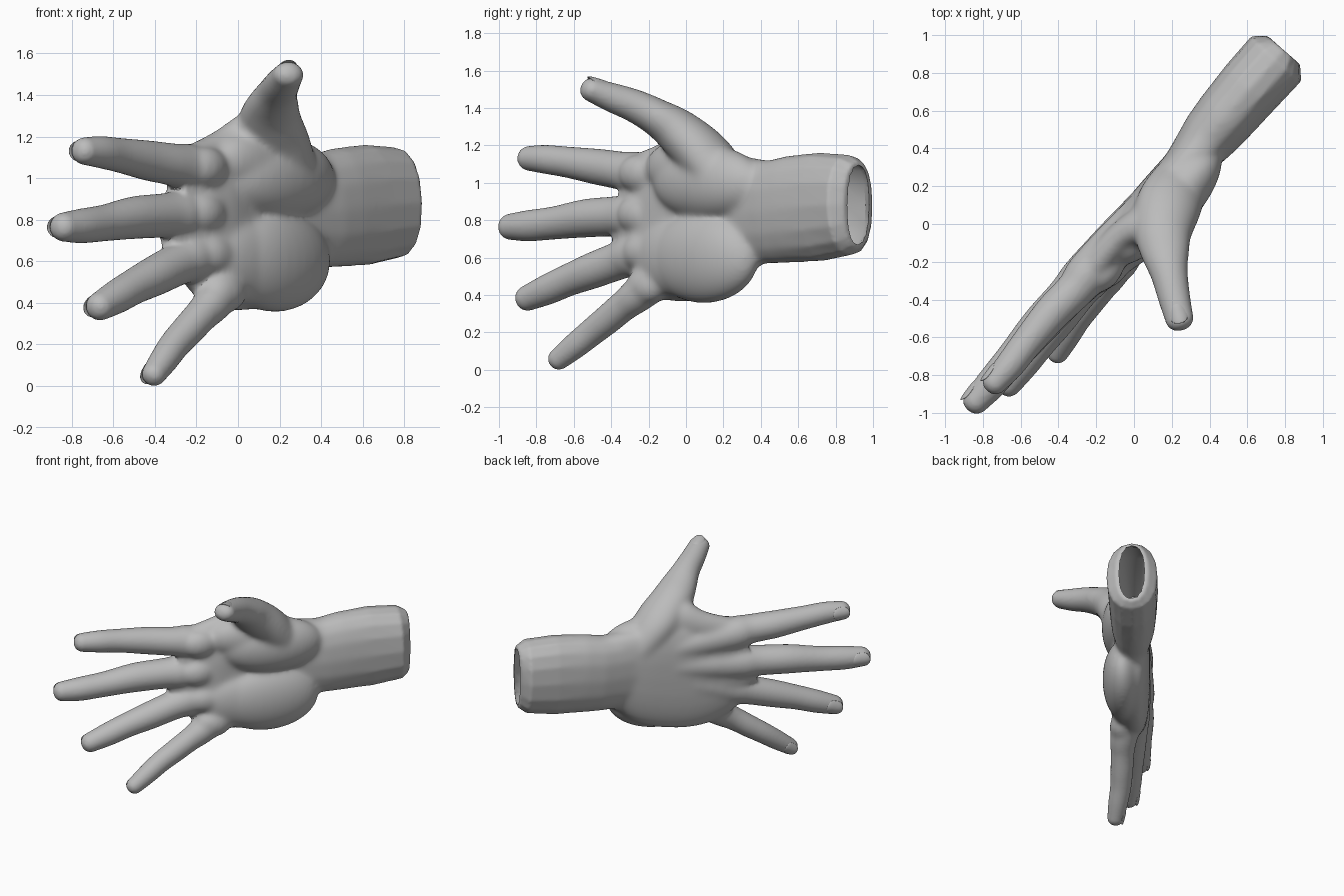
import bpy, bmesh, math
from mathutils import Vector

if "Cube" in bpy.data.objects:
    bpy.data.objects.remove(bpy.data.objects["Cube"])

AXIS = Vector((0.66, 0.751, 0)).normalized()    # fingers -> forearm
PALM = Vector((0.751, -0.66, 0)).normalized()   # direction the palm faces
UP = Vector((0, 0, 1))


def pos(u, w, z):
    return AXIS * u + PALM * w + UP * z


def catmull(rows, steps=5):
    pts = [rows[0]] + rows + [rows[-1]]
    out = []
    for i in range(1, len(pts) - 2):
        a, b, c, d = pts[i - 1:i + 3]
        for s in range(steps):
            t = s / steps
            out.append([0.5 * (2 * q + (r - p) * t + (2 * p - 5 * q + 4 * r - v) * t * t
                               + (3 * q - p - 3 * r + v) * t ** 3)
                        for p, q, r, v in zip(a, b, c, d)])
    return out + [list(rows[-1])]


def tube(bm, rows, normal, round_tip=True, smooth=True, power=1.0, sides=28):
    """Rows of (x, y, z, half thickness, half width) swept into a closed tube."""
    rows = [list(r) for r in rows]
    if smooth:
        rows = catmull(rows)
    if round_tip:
        end = Vector(rows[-1][:3])
        t = (end - Vector(rows[-2][:3])).normalized()
        a, b = rows[-1][3:]
        for k in range(1, 7):
            ang = k * math.pi / 2 / 6.3
            c = math.cos(ang) ** .85
            rows.append([*(end + t * a * math.sin(ang)), a * c, b * c])
    rings = []
    for i, r in enumerate(rows):
        p0, p1 = rows[max(i - 1, 0)], rows[min(i + 1, len(rows) - 1)]
        t = (Vector(p1[:3]) - Vector(p0[:3])).normalized()
        n = (normal - t * normal.dot(t)).normalized()
        side = t.cross(n)
        ring = []
        for k in range(sides):
            a = 2 * math.pi * k / sides
            c, s = math.cos(a), math.sin(a)
            c, s = math.copysign(abs(c) ** power, c), math.copysign(abs(s) ** power, s)
            ring.append(bm.verts.new(Vector(r[:3]) + n * c * r[3] + side * s * r[4]))
        rings.append(ring)
    for a, b in zip(rings, rings[1:]):
        for k in range(sides):
            j = (k + 1) % sides
            bm.faces.new((a[k], a[j], b[j], b[k]))
    bm.faces.new(rings[0][::-1])
    bm.faces.new(rings[-1])


def ellipsoid(bm, centre, radii):
    made = bmesh.ops.create_uvsphere(bm, u_segments=32, v_segments=20, radius=1)
    for v in made["verts"]:
        v.co = centre + AXIS * v.co.x * radii[0] + PALM * v.co.y * radii[1] + UP * v.co.z * radii[2]


def finish(name, bm, mat):
    bmesh.ops.recalc_face_normals(bm, faces=bm.faces)
    me = bpy.data.meshes.new(name)
    bm.to_mesh(me)
    bm.free()
    me.materials.append(mat)
    ob = bpy.data.objects.new(name, me)
    bpy.context.collection.objects.link(ob)
    return ob


def hand_rows(rows):
    return [(*pos(*r[:3]), r[3], r[-1]) for r in rows]


skin = bpy.data.materials.new("plain_grey")
skin.diffuse_color = (0.5, 0.5, 0.5, 1)
skin.use_nodes = True
skin.node_tree.nodes["Principled BSDF"].inputs["Base Color"].default_value = skin.diffuse_color

# Fingers, each running from the wrist through its knuckle to the tip: u, w, z, radius
FINGERS = {
    "index": [(.4, 0, .93, .08), (0, -.018, 1.0, .10), (-.33, -.012, 1.045, .117), (-.47, -.005, 1.065, .102),
              (-.64, -.015, 1.085, .096), (-.85, -.01, 1.11, .083), (-1.0, 0, 1.125, .077), (-1.11, 0, 1.13, .067)],
    "middle": [(.4, -.01, .87, .08), (0, -.025, .85, .10), (-.36, -.015, .825, .12), (-.52, -.015, .82, .107),
               (-.73, -.02, .81, .102), (-.95, -.015, .785, .088), (-1.13, -.01, .77, .083), (-1.25, -.01, .765, .071)],
    "ring": [(.4, 0, .82, .08), (0, -.015, .72, .10), (-.32, .01, .625, .115), (-.46, .015, .585, .102),
             (-.64, .03, .53, .096), (-.8, .04, .48, .086), (-.94, .05, .43, .081), (-1.07, .06, .385, .069)],
    "little": [(.4, .02, .77, .08), (0, .02, .58, .10), (-.25, .075, .415, .097), (-.36, .088, .345, .084),
               (-.47, .095, .272, .079), (-.58, .105, .2, .074), (-.68, .125, .128, .069), (-.775, .145, .06, .059)],
}
THUMB = [(.26, .24, .97, .13, .15), (.185, .1, 1.145, .14, .175), (.155, -.04, 1.27, .125, .155),
         (.165, -.15, 1.345, .102, .13), (.188, -.27, 1.408, .089, .098), (.215, -.4, 1.457, .078, .084),
         (.24, -.5, 1.495, .064, .075)]

bm = bmesh.new()
for rows in FINGERS.values():
    tube(bm, hand_rows(rows), PALM)
tube(bm, THUMB, UP)

# Palm core, wrist and forearm with its bevelled end
tube(bm, hand_rows([(.62, 0, .845, .13, .27), (.45, 0, .84, .115, .3), (.25, -.005, .8, .112, .385),
                    (0, 0, .77, .114, .41), (-.17, .005, .785, .113, .385), (-.3, -.005, .82, .1, .31),
                    (-.46, -.015, .86, .07, .2)]), PALM, False, power=.78)
tube(bm, hand_rows([(.3, -.005, .83, .1, .27), (.42, -.002, .84, .12, .277), (.52, -.005, .842, .137, .275),
                    (.62, -.009, .845, .155, .28), (.75, -.012, .86, .166, .289), (.95, -.015, .872, .174, .29),
                    (1.155, -.012, .882, .178, .268), (1.215, -.012, .882, .115, .232)]),
     PALM, False, False, power=.87, sides=16)

# Fleshy pads at the thumb and little finger sides, and under the knuckles
ellipsoid(bm, pos(.22, .07, 1.0), (.37, .15, .2))
ellipsoid(bm, pos(.08, .06, 1.08), (.3, .12, .16))
ellipsoid(bm, pos(.19, .07, .6), (.37, .145, .245))
ellipsoid(bm, pos(.05, .065, .6), (.35, .12, .215))
for u, w, z in ((-.29, .05, 1.05), (-.3, .05, .83), (-.25, .065, .63), (-.2, .09, .45)):
    ellipsoid(bm, pos(u, w, z), (.13, .085, .1))

# Webs between thumb, index finger and wrist
tube(bm, [(-.22, -.24, 1.07, .08, .09), (-.07, -.07, 1.13, .08, .11), (.05, .0, 1.2, .09, .12),
          (.14, -.02, 1.25, .09, .11)], PALM)
tube(bm, hand_rows([(.42, .0, .95, .1, .12), (.25, .0, 1.06, .1, .13), (.1, .03, 1.16, .1, .13),
                    (.05, .08, 1.24, .1, .13)]), PALM)

hand = finish("hand", bm, skin)

# Hollow inside the forearm
bm = bmesh.new()
tube(bm, hand_rows([(.55, -.01, .855, .1, .22), (1.0, -.012, .88, .145, .255), (1.14, -.012, .882, .145, .243),
                    (1.26, -.012, .882, .055, .195)]), PALM, False, False, power=.87, sides=16)
hollow = finish("forearm_hollow", bm, skin)
hollow.hide_render = True

# Fuse the parts into one skin
bpy.context.view_layer.objects.active = hand
hand.select_set(True)
m = hand.modifiers.new("fuse", "REMESH")
m.mode, m.voxel_size = "VOXEL", 0.012
bpy.ops.object.modifier_apply(modifier="fuse")

# Blend the palm strongly, the rest only lightly, then open the forearm
palm = hand.vertex_groups.new(name="palm")
for v in hand.data.vertices:
    u = v.co.dot(AXIS)
    weight = min(1, max(0, (u + .45) / .2)) * min(1, max(0, (.95 - u) / .2)) * min(1, max(0, (1.42 - v.co.z) / .15))
    if weight > 0:
        palm.add([v.index], weight, "REPLACE")
m = hand.modifiers.new("blend", "SMOOTH")
m.factor, m.iterations, m.vertex_group = 0.5, 35, "palm"
m = hand.modifiers.new("soften", "SMOOTH")
m.factor, m.iterations = 0.5, 3
m = hand.modifiers.new("hollow", "BOOLEAN")
m.operation, m.object, m.solver = "DIFFERENCE", hollow, "EXACT"
for name in ("blend", "soften", "hollow"):
    bpy.ops.object.modifier_apply(modifier=name)
bpy.data.objects.remove(hollow)
bpy.ops.object.shade_smooth_by_angle(angle=math.radians(35))


# Nails: thin curved plates set into the back of each tip
def nail(name, a, b, r, back):
    t = (b - a).normalized()
    n = (back - t * back.dot(t)).normalized()
    side = t.cross(n)
    bm = bmesh.new()
    bmesh.ops.create_uvsphere(bm, u_segments=24, v_segments=14, radius=1)
    c = b + n * r * .99 - t * r * .12
    for v in bm.verts:
        x, y, z = v.co
        x = math.copysign(abs(x) ** .7, x)
        v.co = c + t * x * r * .9 + side * y * r * .74 + n * r * (z * .1 - y * y * .27 - x * .07)
    ob = finish(name, bm, skin)
    ob.data.shade_smooth()
    return ob


for name, rows in FINGERS.items():
    nail(name + "_nail", pos(*rows[-2][:3]), pos(*rows[-1][:3]), rows[-1][3], -PALM)
nail("thumb_nail", Vector(THUMB[-2][:3]), Vector(THUMB[-1][:3]), .064, UP)
